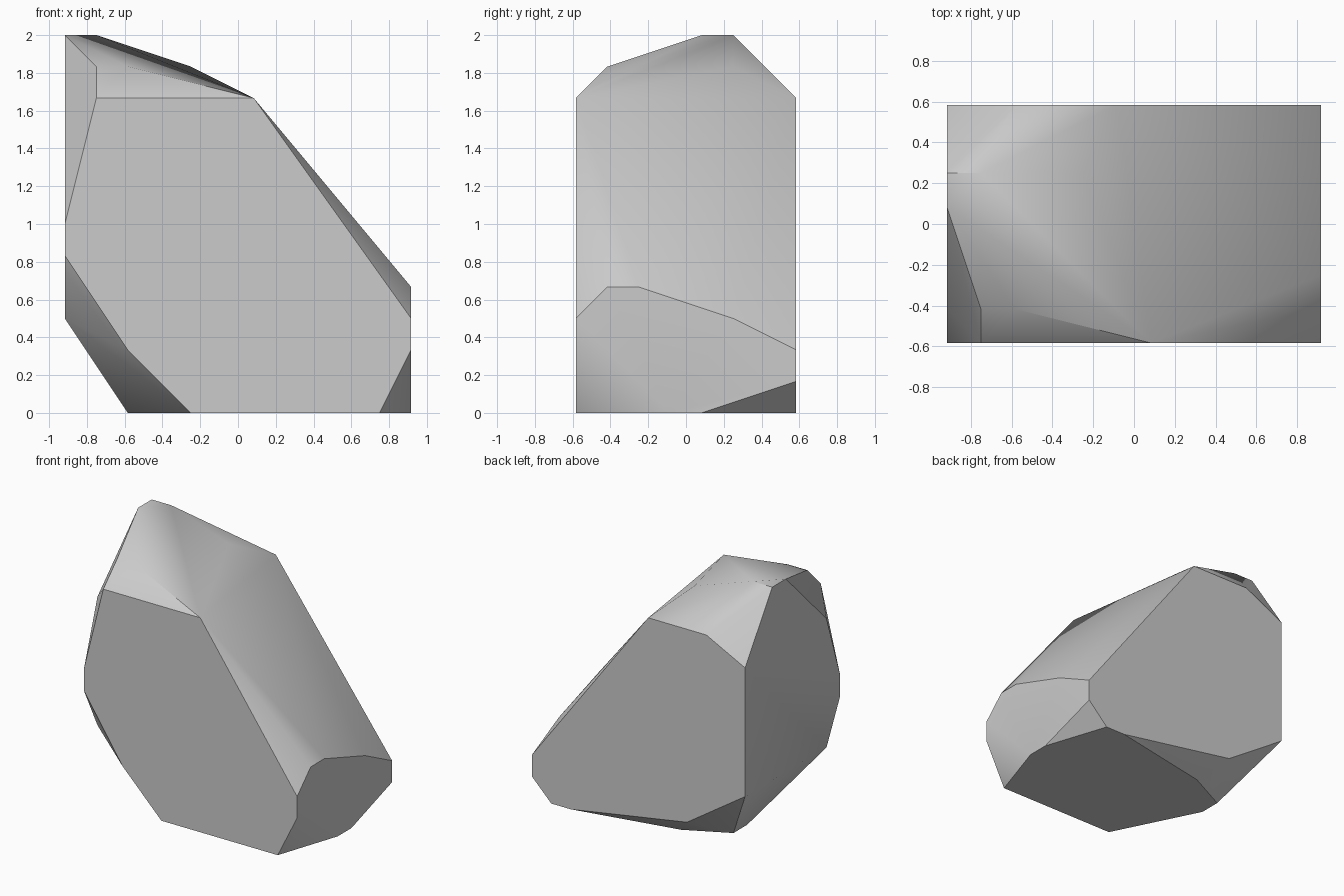
import bpy
import bmesh
import math

cube = bpy.data.objects.get("Cube")
if cube:
    bpy.data.objects.remove(cube, do_unlink=True)

U = 1 / 12  # the corners sit on a grid of twelfths


def stone_material():
    mat = bpy.data.materials.new("stone_grey")
    mat.use_nodes = True
    colour = (0.6, 0.6, 0.6, 1)
    mat.diffuse_color = colour
    mat.node_tree.nodes["Principled BSDF"].inputs["Base Color"].default_value = colour
    return mat


# Outline of each flat side, as the two coordinates within its plane
front = [(-9, 20), (1, 20), (11, 6), (11, 4), (9, 0), (-3, 0), (-7, 4), (-11, 10), (-11, 12)]
back = [(-1, 20), (-7, 20), (-11, 18), (-11, 6), (-5, 2), (7, 0), (9, 0), (11, 2), (11, 4)]
left_end = [(-5, 8), (-3, 8), (3, 6), (1, 0), (-1, 0)]
right_end = [(3, 24), (1, 24), (-5, 18), (-5, 6)]
underside = [(-7, 1), (-7, 3), (-3, 5)]
crown = [(-9, 3, 24), (-9, -5, 22), (-7, -5, 22), (-3, 3, 22)]

corners = [(x, -7, z) for x, z in front]
corners += [(x, 7, z) for x, z in back]
corners += [(11, y, z) for y, z in left_end]
corners += [(-11, y, z) for y, z in right_end]
corners += [(x, y, 0) for x, y in underside]
corners += crown

# Wrap the corners in a convex skin and merge the flat facets
bm = bmesh.new()
for c in corners:
    bm.verts.new([v * U for v in c])
bmesh.ops.convex_hull(bm, input=bm.verts)
bmesh.ops.dissolve_limit(bm, angle_limit=math.radians(1), verts=bm.verts, edges=bm.edges)
bmesh.ops.recalc_face_normals(bm, faces=bm.faces)
mesh = bpy.data.meshes.new("rock")
bm.to_mesh(mesh)
bm.free()

rock = bpy.data.objects.new("rock", mesh)
bpy.context.collection.objects.link(rock)
mesh.materials.append(stone_material())

# Soft shading over the shallow edges only
bpy.ops.object.select_all(action='DESELECT')
rock.select_set(True)
bpy.context.view_layer.objects.active = rock
bpy.ops.object.shade_smooth_by_angle(angle=math.radians(35))
